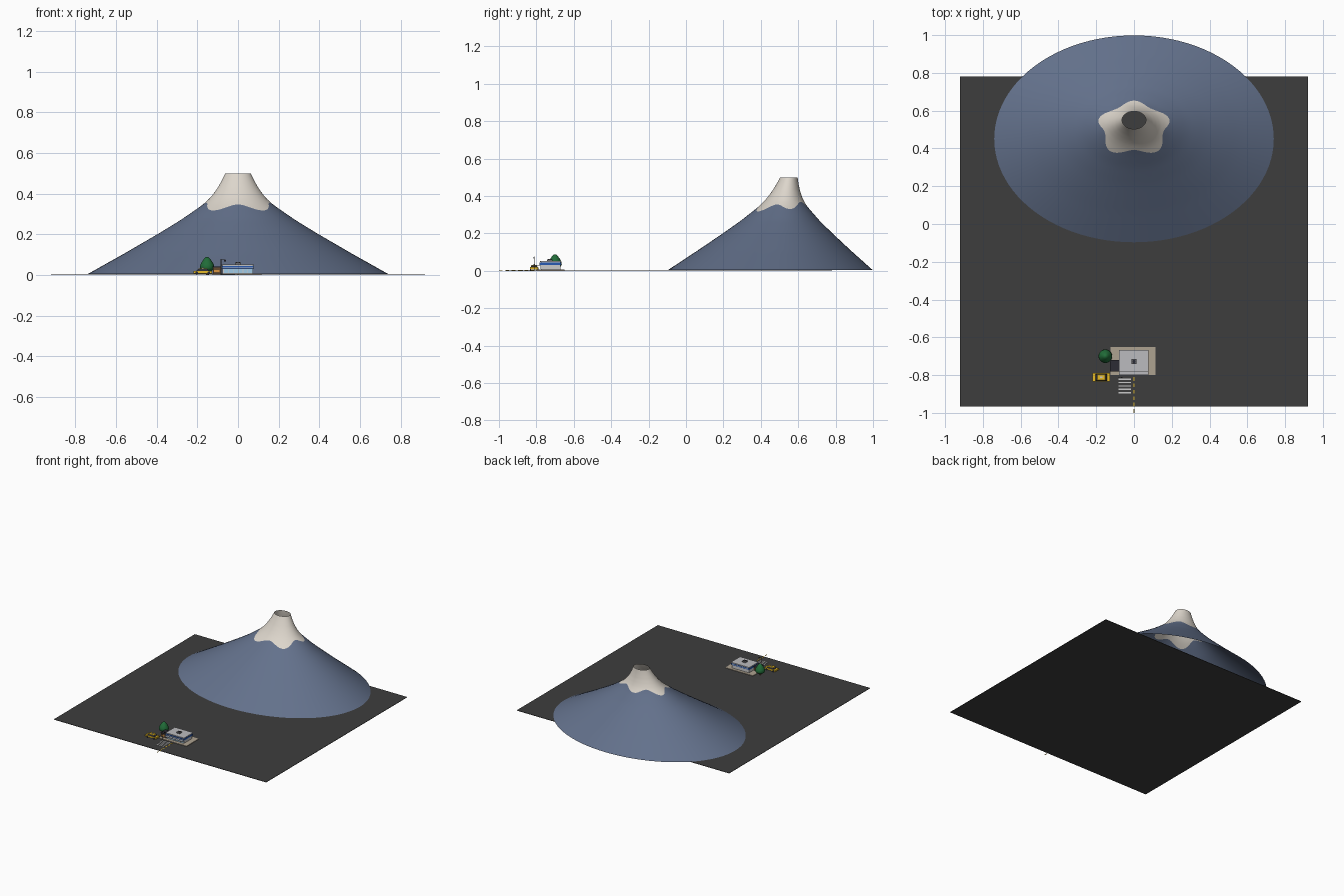
import bpy, math

if "Cube" in bpy.data.objects:
    bpy.data.objects.remove(bpy.data.objects["Cube"])

MATS = {}
COLOURS = {
    "asphalt": (.048, .048, .048), "slope": (.125, .165, .26), "snow": (.72, .67, .60),
    "white": (.8, .8, .8), "roof": (.5, .5, .52), "blue": (.02, .10, .45), "glass": (.35, .6, .8),
    "paving": (.42, .36, .28), "yellow": (.8, .5, .02), "dark": (.025, .025, .035),
    "brown": (.13, .07, .03), "leaf": (.015, .15, .04), "metal": (.15, .15, .16), "orange": (.7, .3, .05),
}


def paint(ob, colour):
    if colour not in MATS:
        MATS[colour] = bpy.data.materials.new(colour)
        MATS[colour].diffuse_color = (*COLOURS[colour], 1)
    ob.data.materials.append(MATS[colour])
    return ob


def mesh(name, verts, faces, colour, smooth=False):
    me = bpy.data.meshes.new(name)
    me.from_pydata(verts, [], faces)
    ob = bpy.data.objects.new(name, me)
    bpy.context.collection.objects.link(ob)
    if smooth:
        me.shade_smooth()
    return paint(ob, colour)


def box(name, x0, x1, y0, y1, z0, z1, colour, taper=0):
    v = [(x0, y0, z0), (x1, y0, z0), (x1, y1, z0), (x0, y1, z0),
         (x0 + taper, y0 + taper / 2, z1), (x1 - taper, y0 + taper / 2, z1),
         (x1 - taper, y1 - taper / 2, z1), (x0 + taper, y1 - taper / 2, z1)]
    f = [(3, 2, 1, 0), (4, 5, 6, 7), (0, 1, 5, 4), (1, 2, 6, 5), (2, 3, 7, 6), (3, 0, 4, 7)]
    return mesh(name, v, f, colour)


def cylinder(name, loc, r, depth, colour, rot=(0, 0, 0)):
    bpy.ops.mesh.primitive_cylinder_add(vertices=16, radius=r, depth=depth, location=loc, rotation=rot)
    ob = bpy.context.object
    ob.name = name
    bpy.ops.object.shade_smooth_by_angle()
    return paint(ob, colour)


# Mountain: open, leaning elliptical shell split along a five-lobed snow line
PROFILE = [(.004, .74), (.105, .56), (.205, .388), (.27, .282), (.33, .195), (.35, .168),
           (.375, .141), (.40, .12), (.43, .099), (.46, .082), (.48, .072), (.5, .063)]


def radius(z):
    for (z0, r0), (z1, r1) in zip(PROFILE, PROFILE[1:]):
        if z <= z1:
            return r0 + (r1 - r0) * (z - z0) / (z1 - z0)
    return PROFILE[-1][1]


def snow_line(a):
    return .343 - .016 * math.cos(5 * (a - math.pi / 2)) + .012 * math.sin(a)


def shell(name, low, high, rows, colour, n=96):
    verts, faces = [], []
    for i in range(rows + 1):
        for j in range(n):
            a = math.tau * j / n
            z = low(a) + (high(a) - low(a)) * i / rows
            r = radius(z)
            verts.append((r * math.cos(a), .45 + .2 * z + .74 * r * math.sin(a), z))
    for i in range(rows):
        for j in range(n):
            k = (j + 1) % n
            faces.append((i * n + j, i * n + k, (i + 1) * n + k, (i + 1) * n + j))
    return mesh(name, verts, faces, colour, True)


shell("mountain_slope", lambda a: .004, snow_line, 20, "slope")
shell("snow_cap", snow_line, lambda a: .5, 16, "snow")

# Ground and road markings
box("ground", -.92, .92, -.965, .78, 0, .003, "asphalt")
for i in range(5):
    y = -.818 - i * .018
    box("crossing_stripe", -.082, -.015, y - .007, y, .003, .0042, "white")
for i in range(6):
    y = -.81 - i * .034
    box("lane_dash", -.003, .003, y - .02, y, .003, .0042, "yellow")

# Shop
box("pavement", -.125, .115, -.80, -.65, .003, .007, "paving")
box("shop_walls", -.076, .074, -.775, -.672, .007, .05, "white")
box("shop_sign_band", -.079, .077, -.782, -.669, .031, .044, "blue")
box("sign_stripe", -.0785, .0765, -.783, -.6685, .036, .039, "white")
box("shop_roof", -.08, .078, -.78, -.667, .046, .052, "roof")
box("awning", -.08, .078, -.80, -.775, .029, .032, "roof")
box("roof_unit", -.014, .014, -.742, -.715, .052, .061, "metal")
cylinder("roof_fan", (0, -.7285, .062), .009, .003, "dark")
for i in range(6):
    x = -.07 + i * .024
    box("shop_window", x, x + .021, -.7775, -.774, .010, .029, "glass")

# Dark side kiosk
box("kiosk", -.124, -.082, -.775, -.725, .007, .036, "brown")
box("kiosk_roof", -.126, -.08, -.78, -.72, .036, .041, "dark")
box("kiosk_panel", -.118, -.09, -.7765, -.774, .014, .024, "orange")

# Street post with arm
cylinder("signal_post", (-.084, -.812, .04), .0018, .075, "metal")
box("signal_arm", -.084, -.062, -.8132, -.8108, .073, .076, "metal")
box("signal_light", -.07, -.06, -.815, -.809, .065, .073, "dark")

# Tree: lathed crown on a trunk
cylinder("tree_trunk", (-.152, -.70, .015), .006, .026, "brown")
crown = [(.018, .020), (.025, .031), (.035, .036), (.05, .033), (.065, .025), (.078, .016), (.088, .006)]
n = 20
verts = [(-.152 + r * math.cos(math.tau * j / n), -.70 + r * math.sin(math.tau * j / n), z)
         for z, r in crown for j in range(n)]
faces = [(i * n + j, i * n + (j + 1) % n, (i + 1) * n + (j + 1) % n, (i + 1) * n + j)
         for i in range(len(crown) - 1) for j in range(n)]
faces += [tuple(reversed(range(n))), tuple(range((len(crown) - 1) * n, len(crown) * n))]
mesh("tree_crown", verts, faces, "leaf", True)

# Taxi
box("car_body", -.22, -.127, -.834, -.79, .008, .02, "yellow")
box("car_windows", -.205, -.142, -.831, -.793, .02, .030, "dark", .010)
box("car_roof", -.196, -.151, -.828, -.796, .029, .0325, "yellow", .002)
box("roof_light", -.18, -.167, -.816, -.808, .0325, .037, "white")
for x in (-.203, -.144):
    for y in (-.832, -.792):
        cylinder("wheel", (x, y, .010), .007, .006, "dark", (math.pi / 2, 0, 0))

for m in bpy.data.materials:
    if m.users and not m.is_grease_pencil:
        m.use_nodes = True
        m.node_tree.nodes["Principled BSDF"].inputs["Base Color"].default_value = m.diffuse_color
